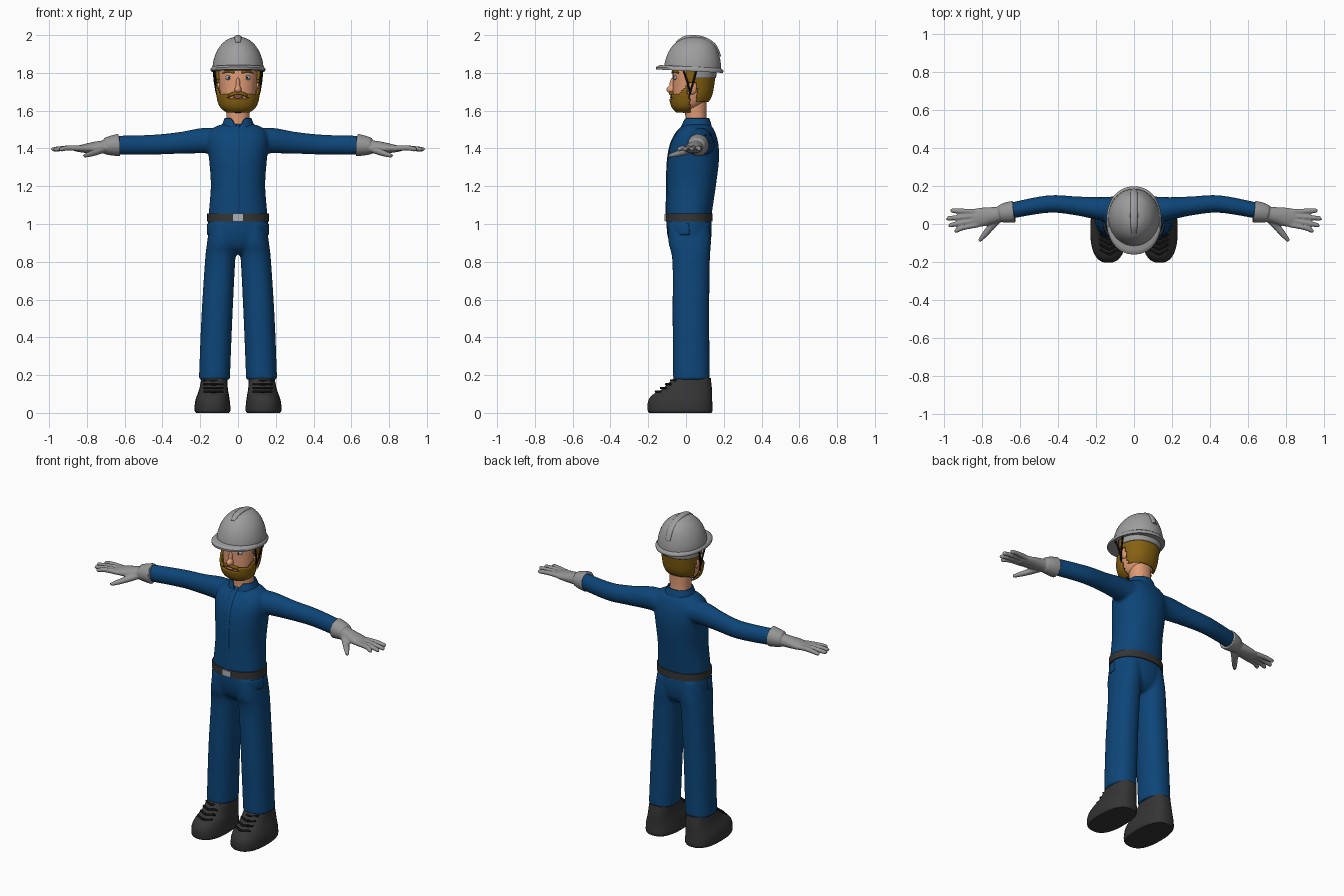
import bpy, bmesh, math
from mathutils import Vector

if "Cube" in bpy.data.objects:
    bpy.data.objects.remove(bpy.data.objects["Cube"])

X, Y, Z = Vector((1, 0, 0)), Vector((0, 1, 0)), Vector((0, 0, 1))


def material(name, r, g, b):
    m = bpy.data.materials.new(name)
    m.use_nodes = True
    m.diffuse_color = (r, g, b, 1)
    bsdf = m.node_tree.nodes["Principled BSDF"]
    bsdf.inputs["Base Color"].default_value = (r, g, b, 1)
    bsdf.inputs["Roughness"].default_value = 0.6
    return m


BLUE = material("work blue", 0.004, 0.06, 0.19)
SKIN = material("skin", 0.75, 0.33, 0.18)
HAIR = material("golden brown hair", 0.24, 0.12, 0.006)
SHELL = material("helmet grey", 0.34, 0.34, 0.34)
GLOVE = material("glove grey", 0.30, 0.30, 0.30)
DARK = material("charcoal leather", 0.035, 0.035, 0.035)
METAL = material("buckle silver", 0.42, 0.44, 0.46)
BLACK = material("black", 0.006, 0.006, 0.006)
EYE = material("eye grey", 0.30, 0.38, 0.45)
LIP = material("lip", 0.50, 0.16, 0.11)


def resample(rows, k=5):
    """Catmull-Rom interpolation of number rows."""
    out = []
    for i in range(len(rows) - 1):
        a, b, c, d = (rows[max(i - 1, 0)], rows[i], rows[i + 1],
                      rows[min(i + 2, len(rows) - 1)])
        for s in range(k):
            t = s / k
            out.append([q + t / 2 * (r - p + t * (2 * p - 5 * q + 4 * r - w
                        + t * (3 * (q - r) + w - p)))
                        for p, q, r, w in zip(a, b, c, d)])
    return out + [list(rows[-1])]


def skin_rings(bm, rings, n, power):
    """Join superelliptic rings (centre, u, v) into a capped tube."""
    loops = []
    for centre, u, v in rings:
        loop = []
        for j in range(n):
            c, s = math.cos(math.tau * j / n), math.sin(math.tau * j / n)
            cu = math.copysign(abs(c) ** (2 / power), c)
            sv = math.copysign(abs(s) ** (2 / power), s)
            loop.append(bm.verts.new(centre + u * cu + v * sv))
        loops.append(loop)
    for a, b in zip(loops, loops[1:]):
        for j in range(n):
            bm.faces.new((a[j], a[(j + 1) % n], b[(j + 1) % n], b[j]))
    bm.faces.new(loops[0][::-1])
    bm.faces.new(loops[-1])


def loft(bm, rows, n=40, power=2.2, grow=0.0, k=5):
    """Horizontal rings from rows of z, centre x, centre y, half x, half y."""
    skin_rings(bm, [(Vector((cx, cy, z)), X * (rx + grow), Y * (ry + grow))
                    for z, cx, cy, rx, ry in resample(rows, k)], n, power)


def tube(bm, rows, ref=Z, n=16, k=5):
    """Tube along rows of x, y, z, side radius, radius along ref."""
    pts = resample(rows, k)
    rings = []
    for i, p in enumerate(pts):
        t = Vector(pts[min(i + 1, len(pts) - 1)][:3]) - Vector(pts[max(i - 1, 0)][:3])
        t.normalize()
        u = t.cross(ref).normalized()
        rings.append((Vector(p[:3]), u * p[3], u.cross(t) * p[4]))
    skin_rings(bm, rings, n, 2)


def ball(bm, centre, size):
    made = bmesh.ops.create_uvsphere(bm, u_segments=20, v_segments=12, radius=1)
    bmesh.ops.scale(bm, vec=size, verts=made["verts"])
    bmesh.ops.translate(bm, vec=centre, verts=made["verts"])


def finish(name, bm, mat, mirror=False, voxel=0, thick=0):
    bmesh.ops.recalc_face_normals(bm, faces=bm.faces)
    me = bpy.data.meshes.new(name)
    bm.to_mesh(me)
    bm.free()
    me.materials.append(mat)
    me.polygons.foreach_set("use_smooth", [True] * len(me.polygons))
    me.set_sharp_from_angle(angle=math.radians(45))
    ob = bpy.data.objects.new(name, me)
    bpy.context.scene.collection.objects.link(ob)
    if voxel:
        m = ob.modifiers.new("blend", "REMESH")
        m.mode, m.voxel_size, m.use_smooth_shade = "VOXEL", voxel, True
        m = ob.modifiers.new("soften", "SMOOTH")
        m.factor, m.iterations = 0.5, 5
    if thick:
        m = ob.modifiers.new("thickness", "SOLIDIFY")
        m.thickness, m.offset = thick, -1
    if mirror:
        ob.modifiers.new("mirror", "MIRROR")
    return ob


def lofted(name, rows, mat, **kw):
    opts = {k: kw.pop(k) for k in ("n", "power", "grow", "k") if k in kw}
    bm = bmesh.new()
    loft(bm, rows, **opts)
    return finish(name, bm, mat, **kw)


def tubes(name, paths, mat, ref=Z, **kw):
    bm = bmesh.new()
    for p in paths:
        tube(bm, p, ref)
    return finish(name, bm, mat, **kw)


def balls(name, specs, mat, **kw):
    bm = bmesh.new()
    for centre, size in specs:
        ball(bm, centre, size)
    return finish(name, bm, mat, **kw)


def patch(name, rows, mat, keep, grow, thick):
    """Shell over a loft, keeping only the faces that pass the rule."""
    bm = bmesh.new()
    loft(bm, rows, n=72, grow=grow, k=10)
    gone = [f for f in bm.faces
            if len(f.verts) > 4 or not keep(*f.calc_center_median())]
    bmesh.ops.delete(bm, geom=gone, context="FACES")
    return finish(name, bm, mat, thick=thick)


# Shirt: torso and sleeves blended together
torso = [(1.0, 0, .015, .15, .117), (1.05, 0, .016, .155, .12), (1.2, 0, .028, .144, .13),
         (1.33, 0, .038, .152, .136), (1.42, 0, .045, .162, .127),
         (1.48, 0, .052, .155, .105), (1.515, 0, .058, .12, .08), (1.53, 0, .058, .075, .062)]
bm = bmesh.new()
loft(bm, torso)
for s in (1, -1):
    tube(bm, [(s * .06, .075, 1.435, .075, .06), (s * .17, .08, 1.442, .062, .068),
              (s * .3, .095, 1.43, .05, .058), (s * .45, .105, 1.42, .046, .053),
              (s * .65, .07, 1.417, .042, .05)], n=28)
finish("shirt", bm, BLUE, voxel=.009)
tubes("shirt_placket", [[(-.008, cy - ry, z, .004, .016)
      for z, cx, cy, rx, ry in torso[1:-1]]], BLUE, ref=X)
patch("collar", [(1.5, 0, .056, .094, .084), (1.53, 0, .056, .083, .077),
                 (1.56, 0, .056, .071, .067)], BLUE,
      lambda x, y, z: y > 0 or abs(x) > (z - 1.505) * .7, 0, .008)

# Trousers: hips and legs blended together
hips = [(.84, 0, .025, .05, .06), (.88, 0, .022, .13, .1),
        (.95, 0, .018, .161, .118), (1.03, 0, .015, .156, .118)]
bm = bmesh.new()
loft(bm, hips)
for s in (1, -1):
    loft(bm, [(.175, s * .125, .029, .082, .097), (.5, s * .112, .026, .082, .097),
              (.8, s * .095, .027, .08, .099), (.9, s * .085, .02, .079, .112),
              (1.0, s * .075, .016, .075, .11)])
finish("trousers", bm, BLUE, voxel=.009)
patch("pocket_flaps", hips, BLUE,
      lambda x, y, z: abs(x) > .1 and y < .02 and .94 < z < 1.0, .003, .006)

# Belt and buckle
lofted("belt", [(1.012, 0, .016, .163, .124), (1.056, 0, .016, .163, .124)], DARK, n=64, k=1)
bm = bmesh.new()
bmesh.ops.create_cube(bm, size=1)
bmesh.ops.scale(bm, vec=(.056, .012, .036), verts=bm.verts)
bmesh.ops.translate(bm, vec=(0, -.109, 1.034), verts=bm.verts)
finish("belt_buckle", bm, METAL)

# Shoes with laces
lofted("shoes", [(0, .135, -.03, .088, .165), (.015, .135, -.031, .095, .172),
                 (.06, .135, -.031, .092, .17), (.095, .132, -.02, .084, .158),
                 (.13, .129, .008, .075, .129), (.185, .125, .033, .068, .098)],
       DARK, power=2.5, mirror=True)
laces = []
for i in range(4):
    y, z = -.16 + .027 * i, .108 + .02 * i
    laces.append([(.13 + dx, y + abs(dx) * .5, z + .004, .006, .006)
                  for dx in (-.05, -.025, 0, .025, .05)])
tubes("shoe_laces", laces, BLACK, mirror=True)

# Gloves: cuff, palm, fingers and thumb blended together
bm = bmesh.new()
tube(bm, [(.63, .065, 1.418, .058, .06), (.67, .06, 1.415, .054, .053),
          (.705, .053, 1.412, .046, .044)], n=28)
tube(bm, [(.69, .055, 1.41, .038, .036), (.75, .045, 1.405, .044, .032),
          (.81, .035, 1.4, .05, .024), (.86, .03, 1.398, .044, .014)], n=28)
for y0, x1, y1 in ((-.004, .945, -.035), (.02, .975, -.006), (.043, .985, .03), (.065, .965, .07)):
    tube(bm, [(.82, y0, 1.4, .014, .015), (.9, (y0 + y1) / 2, 1.402, .0135, .014),
              (x1 - .01, y1, 1.396, .012, .012), (x1, y1, 1.395, .007, .007)])
tube(bm, [(.71, .035, 1.4, .025, .022), (.75, -.012, 1.382, .02, .018),
          (.79, -.06, 1.368, .015, .014), (.815, -.09, 1.36, .009, .009)])
finish("gloves", bm, GLOVE, mirror=True, voxel=.005)

# Neck, head, nose and ears
lofted("neck", [(1.49, 0, .057, .066, .06), (1.56, 0, .053, .061, .056),
                (1.66, 0, .05, .066, .06)], SKIN)
head = [(1.6, 0, 0, .045, .035), (1.625, 0, .013, .076, .07), (1.67, 0, .026, .092, .094),
        (1.74, 0, .033, .1, .103), (1.82, 0, .037, .104, .105), (1.89, 0, .04, .085, .085)]
lofted("head", head, SKIN, n=56)
balls("nose", [((0, -.078, 1.712), (.019, .026, .02)),
               ((0, -.068, 1.74), (.012, .02, .036))], SKIN, voxel=.004)
balls("ears", [((.1, .035, 1.72), (.014, .023, .034))], SKIN, mirror=True)

# Hair, beard, moustache and brows
patch("hair", head, HAIR, lambda x, y, z: 1.645 < z < 1.83
      and (y > .06 or (z > 1.745 and y > .005)), .014, .016)
patch("beard", head, HAIR, lambda x, y, z: z < 1.665 and y < .02
      or y < .012 and abs(x) > .05 and z < 1.69 + max(0, y + .03) * 1.2, .009, .012)
tubes("moustache", [[(-.062, -.052, 1.67, .007, .008), (-.03, -.076, 1.688, .009, .01),
                     (0, -.082, 1.692, .009, .009), (.03, -.076, 1.688, .009, .01),
                     (.062, -.052, 1.67, .007, .008)]], HAIR)
tubes("eyebrows", [[(.02, -.071, 1.801, .007, .006), (.05, -.062, 1.811, .008, .008),
                    (.08, -.04, 1.8, .005, .005)]], HAIR, mirror=True)
balls("lips", [((0, -.076, 1.672), (.026, .009, .007))], LIP)

# Eyes
balls("eyes", [((.047, -.053, 1.775), (.02, .013, .014))], EYE, mirror=True)
balls("pupils", [((.047, -.065, 1.775), (.006, .003, .006))], BLACK, mirror=True)

# Helmet: dome, tilted brim, ridge and rear band
lofted("helmet_dome", [(1.815, 0, .034, .136, .152), (1.86, 0, .036, .131, .147),
                       (1.91, 0, .039, .114, .132), (1.95, 0, .043, .088, .108),
                       (1.977, 0, .045, .056, .072), (1.988, 0, .045, .026, .036),
                       (1.991, 0, .045, .004, .004)], SHELL, n=56, power=2)
brim = lofted("helmet_brim", [(-.008, 0, 0, .143, .177), (.004, 0, 0, .145, .179),
                              (.016, 0, .004, .136, .162)], SHELL, n=64, power=2.15, k=2)
brim.location = (0, .019, 1.817)
brim.rotation_euler.x = math.radians(-3)
tubes("helmet_ridge", [[(0, -.05, 1.957, .009, .013), (0, -.01, 1.983, .011, .018),
                        (0, .045, 1.989, .011, .02), (0, .1, 1.977, .012, .02),
                        (0, .15, 1.942, .012, .02), (0, .177, 1.885, .01, .016)]], SHELL, ref=X)
patch("helmet_band", head, SHELL, lambda x, y, z: 1.77 < z < 1.83 and y > .05, .019, .008)

# Chin strap with a front branch on each side
tubes("chin_strap", [[(.128, .055, 1.815, .005, .005), (.123, .038, 1.75, .005, .005),
                      (.104, .012, 1.665, .005, .005), (.06, -.004, 1.606, .005, .005),
                      (0, -.012, 1.592, .005, .005)],
                     [(.125, -.015, 1.815, .005, .005), (.12, .005, 1.76, .005, .005),
                      (.111, .022, 1.69, .005, .005)]], BLACK, ref=Y, mirror=True)
